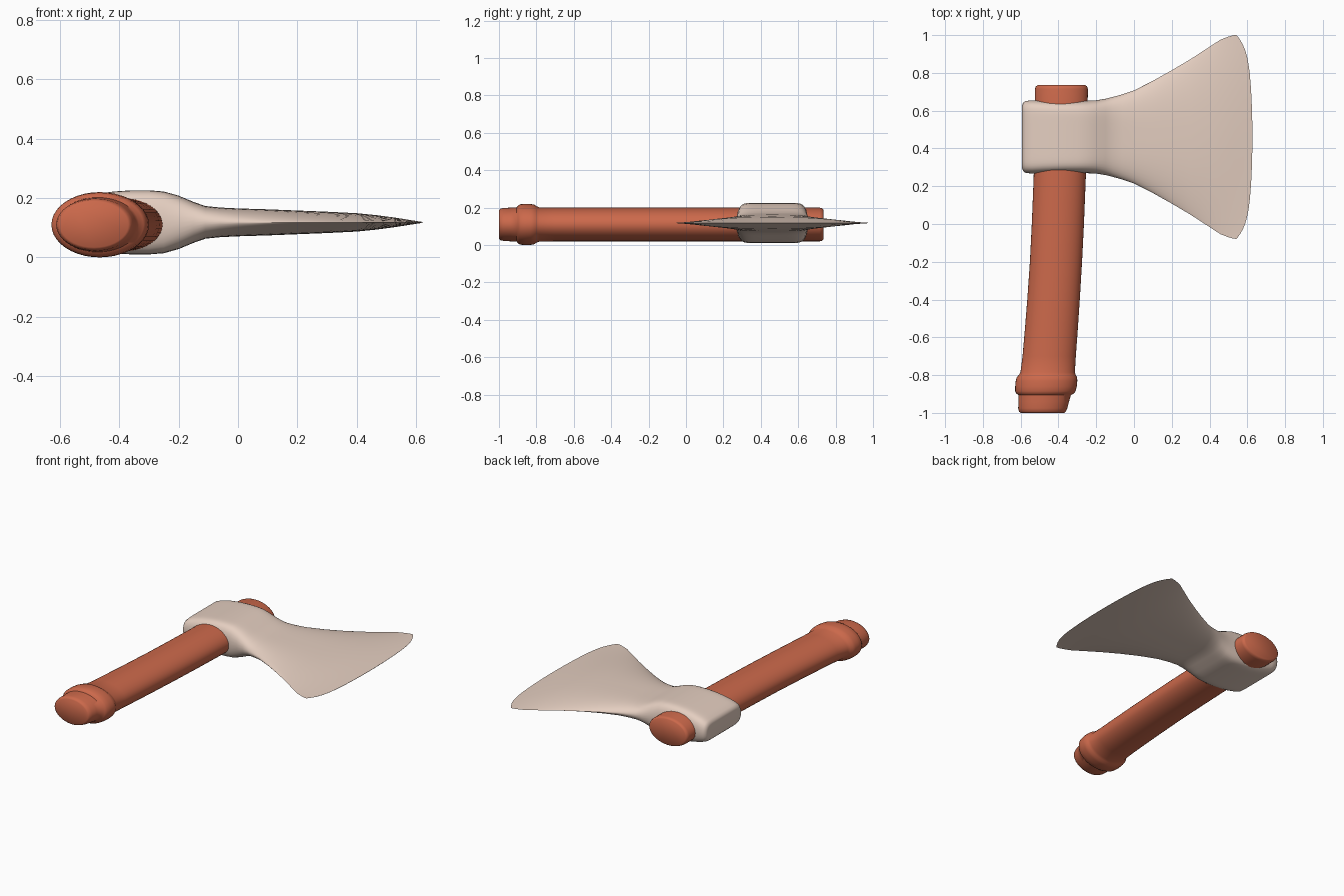
import bpy, math


def loft(name, rings, color, angle):
    """Skin a list of closed rings and cap both ends."""
    n = len(rings[0])
    verts = [v for r in rings for v in r]
    faces = []
    for j in range(len(rings) - 1):
        for i in range(n):
            k = (i + 1) % n
            faces.append((j * n + i, j * n + k, (j + 1) * n + k, (j + 1) * n + i))
    faces.append(tuple(reversed(range(n))))
    faces.append(tuple(range((len(rings) - 1) * n, len(rings) * n)))
    me = bpy.data.meshes.new(name)
    me.from_pydata(verts, [], faces)
    ob = bpy.data.objects.new(name, me)
    bpy.context.collection.objects.link(ob)
    mat = bpy.data.materials.new(name + "_material")
    mat.diffuse_color = color
    me.materials.append(mat)
    bpy.ops.object.select_all(action='DESELECT')
    ob.select_set(True)
    bpy.context.view_layer.objects.active = ob
    bpy.ops.object.mode_set(mode='EDIT')
    bpy.ops.mesh.select_all(action='SELECT')
    bpy.ops.mesh.normals_make_consistent(inside=False)
    bpy.ops.object.mode_set(mode='OBJECT')
    bpy.ops.object.shade_smooth_by_angle(angle=math.radians(angle))
    return ob


# Handle: oval sections along y (y, centre x, x radius, z radius)
handle_rows = [
    (-1.0, -.485, .115, .076), (-.993, -.485, .124, .084), (-.975, -.483, .130, .088),
    (-.94, -.478, .134, .09), (-.905, -.473, .139, .092), (-.898, -.471, .152, .102),
    (-.885, -.469, .160, .108), (-.86, -.466, .163, .11), (-.83, -.463, .163, .109),
    (-.812, -.461, .160, .106), (-.80, -.459, .151, .098), (-.785, -.457, .144, .092),
    (-.70, -.449, .141, .09), (-.55, -.437, .140, .09), (-.40, -.426, .139, .09),
    (-.20, -.413, .138, .09), (0, -.403, .138, .09), (.25, -.393, .138, .09),
    (.50, -.387, .139, .09), (.715, -.384, .140, .09), (.728, -.384, .136, .087),
    (.735, -.384, .126, .08)]
SIDES = 40
handle = [[(cx + rx * math.cos(2 * math.pi * i / SIDES), y,
            .11 + rz * math.sin(2 * math.pi * i / SIDES)) for i in range(SIDES)]
          for y, cx, rx, rz in handle_rows]
loft("handle", handle, (.60, .14, .07, 1), 50)

# Head: boxy socket sections that turn into thin lens-shaped blade sections
# (x, half width, half thickness, corner power, roundness, edge bow)
head_rows = [
    (-.592, .165, .042, 10, .5, 0), (-.588, .180, .055, 10, .5, 0),
    (-.575, .190, .067, 10, .5, 0), (-.54, .194, .080, 10, .5, 0),
    (-.48, .193, .095, 10, .5, 0), (-.42, .192, .104, 10, .5, 0),
    (-.36, .191, .108, 10, .5, 0), (-.30, .191, .108, 10, .5, 0),
    (-.25, .192, .104, 9, .5, 0), (-.20, .194, .090, 7, .5, 0),
    (-.15, .202, .069, 5.5, .5, 0), (-.11, .212, .055, 4.5, .52, 0),
    (-.06, .226, .050, 4, .55, 0), (0, .246, .047, 3.5, .6, 0),
    (.10, .297, .044, 3, .7, 0), (.20, .353, .040, 2.7, .8, 0),
    (.30, .412, .036, 2.5, .85, 0), (.40, .474, .031, 2.2, .9, .005),
    (.47, .515, .024, 2, 1, .012), (.53, .531, .016, 2, 1, .03),
    (.58, .538, .008, 2, 1, .055), (.627, .540, .0008, 2, 1, .085)]
N = 28


def head_ring(x, hy, hz, p, q, bow):
    ring = []
    for i in range(2 * N):
        t = -math.cos(math.pi * i / N)
        side = 1 if i <= N else -1
        z = hz * max(0, 1 - abs(t) ** p) ** q
        bend = bow * (.4 * t * t + .6 * t ** 8)
        ring.append((x - bend, .461 + hy * t, .118 + side * z))
    return ring


loft("axe_head", [head_ring(*r) for r in head_rows], (.78, .62, .53, 1), 60)
